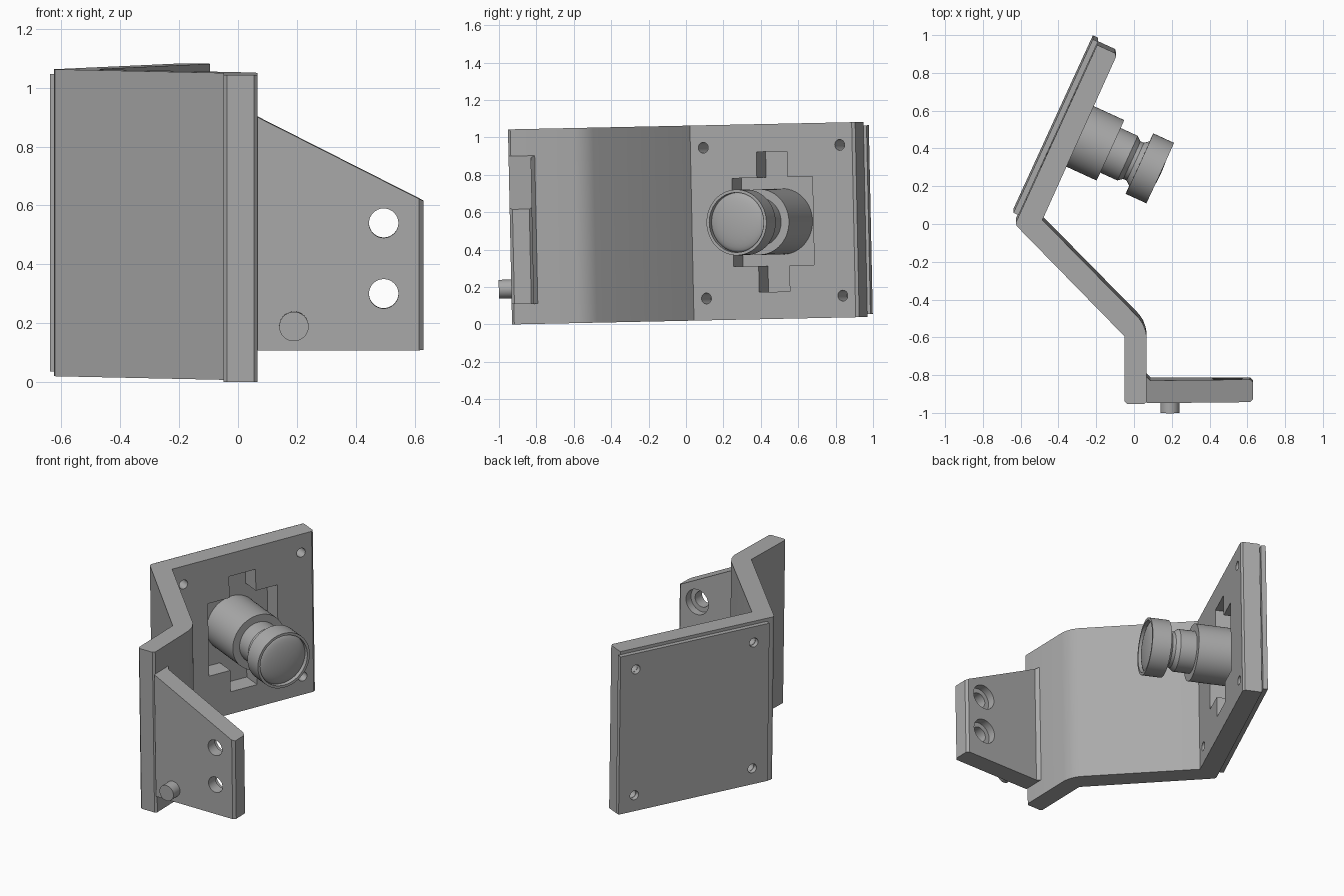
import bpy, bmesh, math
from mathutils import Matrix, Vector

cube = bpy.data.objects.get("Cube")
if cube:
    bpy.data.objects.remove(cube, do_unlink=True)

grey = bpy.data.materials.new("plain grey")
grey.use_nodes = True
GREY = (0.4, 0.4, 0.4, 1)
grey.diffuse_color = GREY
grey.node_tree.nodes["Principled BSDF"].inputs["Base Color"].default_value = GREY


def frame(x, y, z, origin):
    """Matrix from three axes and an origin."""
    m = Matrix((x, y, z)).transposed().to_4x4()
    m.translation = Vector(origin)
    return m


# Whole model leans slightly about the bottom front edge
pivot = Vector((0, -0.93, 0))
TILT = Matrix.Translation(pivot) @ Matrix.Rotation(math.radians(1.2), 4, 'X') @ Matrix.Translation(-pivot)
UP = TILT
# Flange frame: local x = x, y = up, z = towards the front
FRONT = TILT @ frame((1, 0, 0), (0, 0, 1), (0, -1, 0), (0, 0, 0))
# Plate frame: local x = along plate, y = up, z = inward normal
ang = math.radians(65.4)
u = Vector((math.cos(ang), math.sin(ang), 0))
n = Vector((math.sin(ang), -math.cos(ang), 0))
corner = Vector((-0.63, 0.02, 0))
PLATE = TILT @ frame(u, (0, 0, 1), n, corner)
THICK = 0.117
CT, CZ = 0.557, 0.52      # centre of the square plate


def finish(name, bm, m):
    bmesh.ops.recalc_face_normals(bm, faces=bm.faces)
    me = bpy.data.meshes.new(name)
    bm.to_mesh(me)
    bm.free()
    me.transform(m)
    me.materials.append(grey)
    ob = bpy.data.objects.new(name, me)
    bpy.context.collection.objects.link(ob)
    return ob


def prism(name, pts, z0, z1, m, slope=None):
    """Extrude a 2D outline; optionally slice off everything above a plane."""
    bm = bmesh.new()
    f = bm.faces.new([bm.verts.new((x, y, z0)) for x, y in pts])
    ext = bmesh.ops.extrude_face_region(bm, geom=[f])["geom"]
    bmesh.ops.translate(bm, vec=(0, 0, z1 - z0), verts=[v for v in ext if isinstance(v, bmesh.types.BMVert)])
    if slope:
        cut = bmesh.ops.bisect_plane(bm, geom=bm.verts[:] + bm.edges[:] + bm.faces[:],
                                     plane_co=slope[0], plane_no=slope[1], clear_outer=True)
        bmesh.ops.contextual_create(bm, geom=[e for e in cut["geom_cut"] if isinstance(e, bmesh.types.BMEdge)])
    return finish(name, bm, m)


def circle(cx, cy, r, k=32):
    return [(cx + r * math.cos(2 * math.pi * i / k), cy + r * math.sin(2 * math.pi * i / k)) for i in range(k)]


def lathe(name, profile, cx, cy, m, k=56):
    """Spin (radius, height) points about the local z axis."""
    bm = bmesh.new()
    vs = [bm.verts.new((r, 0, h)) for r, h in profile]
    es = [bm.edges.new(p) for p in zip(vs, vs[1:])]
    bmesh.ops.spin(bm, geom=vs + es, cent=(0, 0, 0), axis=(0, 0, 1), angle=2 * math.pi, steps=k)
    bmesh.ops.remove_doubles(bm, verts=bm.verts, dist=1e-4)
    return finish(name, bm, m @ Matrix.Translation((cx, cy, 0)))


def select(ob):
    bpy.ops.object.select_all(action='DESELECT')
    ob.select_set(True)
    bpy.context.view_layer.objects.active = ob


def smooth(ob, deg=30):
    select(ob)
    bpy.ops.object.shade_smooth_by_angle(angle=math.radians(deg))


def cut(ob, cutters):
    select(ob)
    for c in cutters:
        c.hide_render = True
        mod = ob.modifiers.new("cut", 'BOOLEAN')
        mod.operation, mod.solver, mod.object = 'DIFFERENCE', 'EXACT', c
        bpy.ops.object.modifier_apply(modifier=mod.name)
        bpy.data.objects.remove(c, do_unlink=True)


def on_plate(t, s):
    p = corner + u * t + n * s
    return (p.x, p.y)


# Bent bracket: front leg, slanted web and square mounting plate
END = 1.045
outline = [(-0.05, -0.918), (-0.038, -0.93), (0.055, -0.93), (0.067, -0.918), (0.067, -0.575),
           (0.061, -0.543), (0.047, -0.507), (0.025, -0.475), (-0.485, 0.043),
           on_plate(END - 0.015, THICK), on_plate(END, THICK - 0.012),
           on_plate(END, 0), on_plate(0.012, 0), (-0.622, 0.012), (-0.05, -0.573)]
bracket = prism("bracket", outline, 0, 1.043, UP)

# Cross shaped window and four screw holes in the plate
w, tab, arm = 0.236, 0.09, 0.375
cross = [(w, -w), (w, w), (tab, w), (tab, arm), (-tab, arm), (-tab, w),
         (-w, w), (-w, -w), (-tab, -w), (-tab, -arm), (tab, -arm), (tab, -w)]
cross = [(CT + x, CZ + y) for x, y in cross]
screws = [(CT + sx * 0.4, CZ + sy * 0.403) for sx in (-1, 1) for sy in (-1, 1)]


def screw_cutters():
    return [prism("cutter", circle(t, z, 0.029, 24), -0.2, 0.2, PLATE) for t, z in screws]


cut(bracket, [prism("cutter", cross, -0.1, 0.2, PLATE)] + screw_cutters())
smooth(bracket)

# Thin board closing the back of the plate
h = 0.505
board = prism("back_board", [(CT - h, CZ - h), (CT + h, CZ - h), (CT + h, CZ + h), (CT - h, CZ + h)],
              -0.033, -0.003, PLATE)
cut(board, screw_cutters())
smooth(board)

# Side flange with sloping top and two counterbored holes
flange_outline = [(0.067, -0.93), (0.615, -0.93), (0.63, -0.915), (0.63, -0.825), (0.615, -0.81),
                  (0.087, -0.81), (0.067, -0.79)]
flange = prism("side_flange", flange_outline, 0.108, 0.95, UP,
               slope=((0.067, 0, 0.9), Vector((0.285, 0, 0.563)).normalized()))
for z in (0.30, 0.54):
    cut(flange, [prism("cutter", circle(0.495, z, 0.05), 0.7, 1.1, FRONT),
                 prism("cutter", circle(0.495, z, 0.08), 0.7, 0.86, FRONT)])
smooth(flange)

# Locating peg on the flange front
smooth(prism("locating_peg", circle(0.19, 0.19, 0.05), 0.93, 0.997, FRONT))

# Lens barrel, neck and flared head with a recessed domed glass
smooth(lathe("lens_barrel", [(0, -0.003), (0.176, -0.003), (0.176, 0.30), (0.13, 0.30), (0, 0.30)], CT, CZ, PLATE))
smooth(lathe("lens_neck", [(0, 0.28), (0.13, 0.28), (0.13, 0.40), (0.11, 0.425), (0.11, 0.445),
                           (0.13, 0.47), (0.13, 0.49), (0, 0.49)], CT, CZ, PLATE))
smooth(lathe("lens_head", [(0, 0.47), (0.176, 0.47), (0.176, 0.59), (0.16, 0.59), (0.16, 0.56), (0, 0.56)],
             CT, CZ, PLATE))
dome = [(0.16 * math.sin(a), 0.56 + 0.035 * math.cos(a)) for a in [i * math.pi / 16 for i in range(9)]]
smooth(lathe("lens_glass", dome + [(0, 0.56)], CT, CZ, PLATE), 40)
